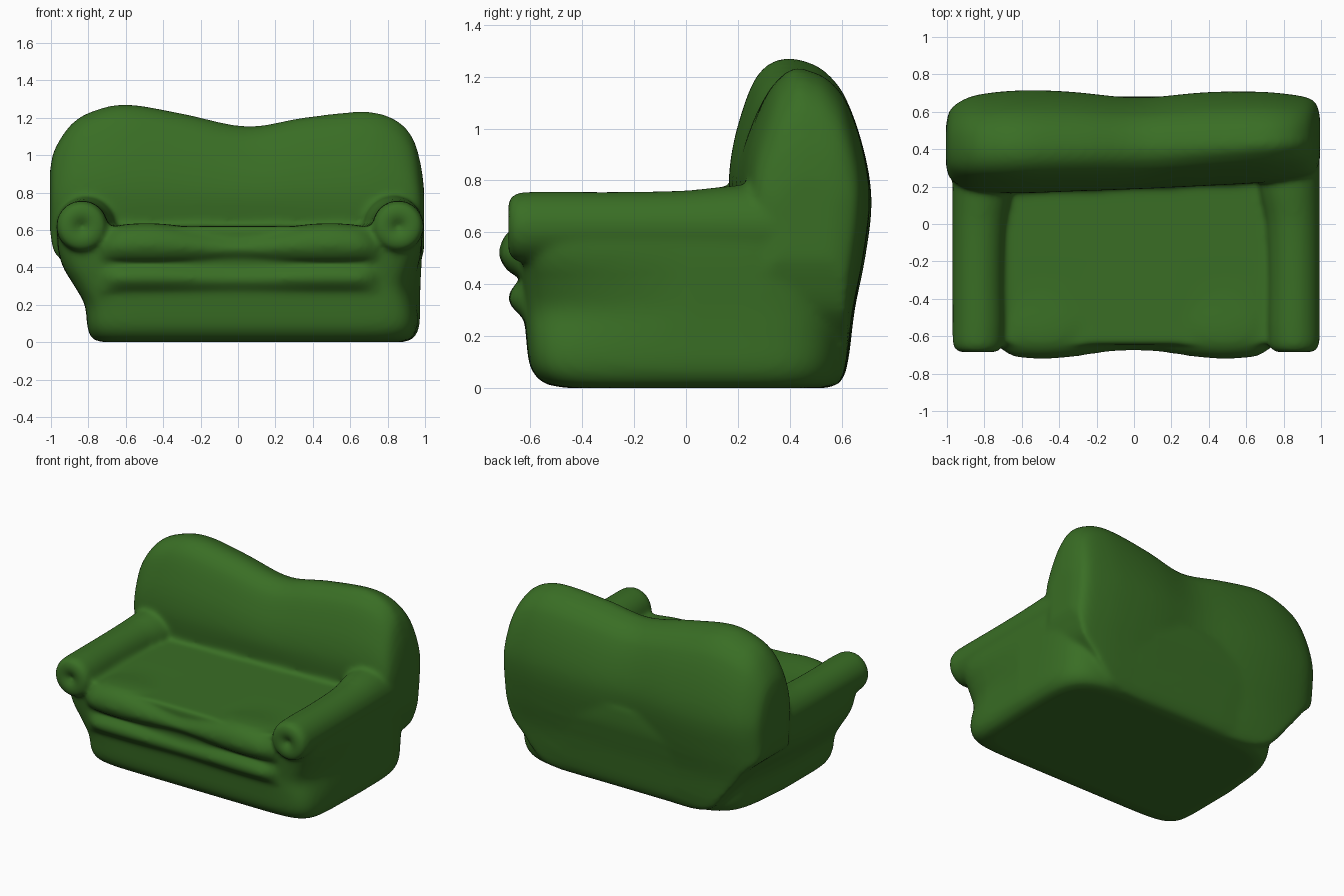
import bpy, bmesh, math
from mathutils import Vector

if "Cube" in bpy.data.objects:
    bpy.data.objects.remove(bpy.data.objects["Cube"])

green = bpy.data.materials.new("moss green")
green.diffuse_color = (0.041, 0.155, 0.018, 1)
green.use_nodes = True
green.node_tree.nodes["Principled BSDF"].inputs["Base Color"].default_value = green.diffuse_color
parts = []


def clamp(v):
    return max(0.0, min(1.0, v))


def spline(points, n, closed=False):
    """Smooth curve through the points (any dimension)."""
    p = [Vector(q) for q in points]
    k = len(p)

    def tangent(i):
        a = p[(i - 1) % k] if closed else p[max(i - 1, 0)]
        b = p[(i + 1) % k] if closed else p[min(i + 1, k - 1)]
        return (b - a) / max((b - p[i]).length + (p[i] - a).length, 1e-6)

    out = []
    for i in range(k if closed else k - 1):
        j = (i + 1) % k
        length = (p[j] - p[i]).length
        m0, m1 = tangent(i) * length, tangent(j) * length
        for s in range(n):
            t = s / n
            out.append(p[i] * (2*t**3 - 3*t**2 + 1) + m0 * (t**3 - 2*t**2 + t)
                       + p[j] * (3*t**2 - 2*t**3) + m1 * (t**3 - t**2))
    if not closed:
        out.append(p[-1])
    return out


def loft(name, rings):
    """Skin a list of equal rings and cap both ends."""
    bm = bmesh.new()
    vs = [[bm.verts.new(c) for c in ring] for ring in rings]
    n = len(vs[0])
    for a, b in zip(vs, vs[1:]):
        for i in range(n):
            j = (i + 1) % n
            bm.faces.new((a[i], a[j], b[j], b[i]))
    bm.faces.new(vs[0])
    bm.faces.new(vs[-1])
    bmesh.ops.recalc_face_normals(bm, faces=bm.faces)
    bmesh.ops.triangulate(bm, faces=[f for f in bm.faces if len(f.verts) > 4])
    me = bpy.data.meshes.new(name)
    bm.to_mesh(me)
    bm.free()
    me.materials.append(green)
    ob = bpy.data.objects.new(name, me)
    bpy.context.collection.objects.link(ob)
    parts.append(ob)
    return ob


# Backrest: side profile (y, z) swept along x with a two-humped top
back_profile = spline([(0.20, 0), (0.5, 0), (0.585, 0.01), (0.62, 0.08), (0.65, 0.3),
                       (0.69, 0.5), (0.715, 0.72), (0.685, 0.92), (0.61, 1.13),
                       (0.53, 1.225), (0.45, 1.262), (0.38, 1.27), (0.315, 1.245),
                       (0.26, 1.18), (0.205, 1.03), (0.175, 0.9), (0.165, 0.78),
                       (0.18, 0.6)], 4, True)
# x, bottom, top, depth scale
back_stations = spline([(-1.005, 0.6, 0.92, 0.38), (-0.98, 0.48, 1.03, 0.66),
                        (-0.9, 0.4, 1.155, 0.85), (-0.8, 0.27, 1.225, 0.94),
                        (-0.6, 0.05, 1.27, 1), (-0.3, 0, 1.222, 1), (0.05, 0, 1.153, 1),
                        (0.35, 0, 1.20, 0.99), (0.68, 0.04, 1.232, 0.97),
                        (0.84, 0.2, 1.19, 0.92), (0.93, 0.3, 1.1, 0.86),
                        (0.975, 0.42, 0.96, 0.75), (0.995, 0.5, 0.82, 0.5)], 5)
rings = []
for x, bottom, top, s in back_stations:
    ring = []
    for y, z in back_profile:
        up = max(0, z - 0.7) / 0.57
        z2 = max(z, bottom) if z < 0.7 else 0.7 + up * (top - 0.7)
        y2 = 0.42 + (y - 0.42) * s + 0.03 * max(0, x) * up
        y2 += 0.035 * (x + 0.6) * clamp((0.45 - y) / 0.15)
        y2 -= 0.04 * math.exp(-(x - 0.02)**2 / 0.08) * clamp((y - 0.42) / 0.3)
        ring.append((x, y2, max(0, z2)))
    rings.append(ring)
loft("backrest", rings)

# Base body: rounded rectangles stacked in z (z, left, right, front, back)
body_rows = spline([(0, -0.72, 0.88, -0.46, 0.54), (0.02, -0.78, 0.935, -0.55, 0.59),
                    (0.08, -0.805, 0.968, -0.60, 0.618), (0.2, -0.82, 0.973, -0.617, 0.635),
                    (0.3, -0.875, 0.975, -0.625, 0.648), (0.4, -0.935, 0.98, -0.633, 0.665),
                    (0.5, -0.963, 0.985, -0.642, 0.68), (0.62, -0.968, 0.985, -0.645, 0.68)], 4)
rings = []
for z, x0, x1, y0, y1 in body_rows:
    ring = []
    for i in range(96):
        a = 2 * math.pi * i / 96
        c, s = math.cos(a), math.sin(a)
        # tight corners in front, rounder ones behind
        e = 0.21 if s < 0 else 0.38
        cx = math.copysign(abs(c) ** e, c)
        cy = math.copysign(abs(s) ** e, s)
        x = (x0 + x1) / 2 + (x1 - x0) / 2 * cx
        y = (y0 + y1) / 2 + (y1 - y0) / 2 * cy
        low = clamp((0.5 - z) / 0.2)
        # left side draws in to the back, right side to the front
        x += 0.07 * clamp(y / 0.6) * clamp(-x) * low
        dent = 0.025 + 0.045 * math.exp(-((z - 0.3) / 0.1)**2)
        x -= dent * clamp((-y - 0.15) / 0.4) * clamp(x) * clamp((0.52 - z) / 0.1)
        ring.append((x, y, max(0, z)))
    rings.append(ring)
loft("base_body", rings)

# Rolled arms: turned profile (y, radius) with a dimple in the front scroll
arm_profile = spline([(-0.645, 0.004), (-0.66, 0.02), (-0.684, 0.055), (-0.686, 0.09),
                      (-0.668, 0.123), (-0.62, 0.136), (-0.3, 0.136), (0.0, 0.142),
                      (0.18, 0.16), (0.4, 0.17)], 4)
for side, cx in (("left", -0.835), ("right", 0.857)):
    sgn = math.copysign(1, cx)
    rings = []
    for y, r in arm_profile:
        grow = max(0, r - 0.136)
        rings.append([(cx - sgn * grow + r * math.cos(a), y, 0.62 + r * math.sin(a))
                      for a in (2 * math.pi * i / 40 for i in range(40))])
    loft(side + "_arm", rings)

# Seat cushion with the front roll and the thinner roll under it
seat_profile = spline([(0.3, 0.25), (-0.5, 0.25), (-0.6, 0.255), (-0.65, 0.29),
                       (-0.687, 0.34), (-0.67, 0.385), (-0.638, 0.42), (-0.687, 0.45),
                       (-0.722, 0.51), (-0.69, 0.58), (-0.61, 0.617), (-0.4, 0.615),
                       (0.0, 0.605), (0.2, 0.60), (0.3, 0.60)], 4, True)
rings = []
for i in range(61):
    x = -0.73 + 1.475 * i / 60
    wave = 0.5 + 0.5 * math.cos(2 * math.pi * x / 0.98)
    end = clamp((abs(x - 0.008) - 0.62) / 0.12) ** 2
    ring = []
    for y, z in seat_profile:
        front = clamp((-y - 0.2) / 0.45)
        y2 = y + 0.045 * wave * front * clamp((z - 0.25) / 0.2)
        if y2 < -0.62:
            y2 += (-0.62 - y2) * (0.6 if z > 0.42 else 0.95) * end
        z2 = z + (0.02 - 0.055 * wave) * front * clamp((z - 0.45) / 0.15)
        z2 -= 0.04 * end * clamp((z - 0.5) / 0.1)
        ring.append((x, y2, z2))
    rings.append(ring)
loft("seat_cushion", rings)

# Fuse all parts into one soft upholstered skin
bpy.ops.object.select_all(action='DESELECT')
for ob in parts:
    ob.select_set(True)
bpy.context.view_layer.objects.active = parts[0]
bpy.ops.object.join()
sofa = bpy.context.view_layer.objects.active
sofa.name = "sofa"
remesh = sofa.modifiers.new("fuse", 'REMESH')
remesh.mode = 'VOXEL'
remesh.voxel_size = 0.015
remesh.use_smooth_shade = True
soft = sofa.modifiers.new("soften", 'SMOOTH')
soft.factor = 0.5
soft.iterations = 12
